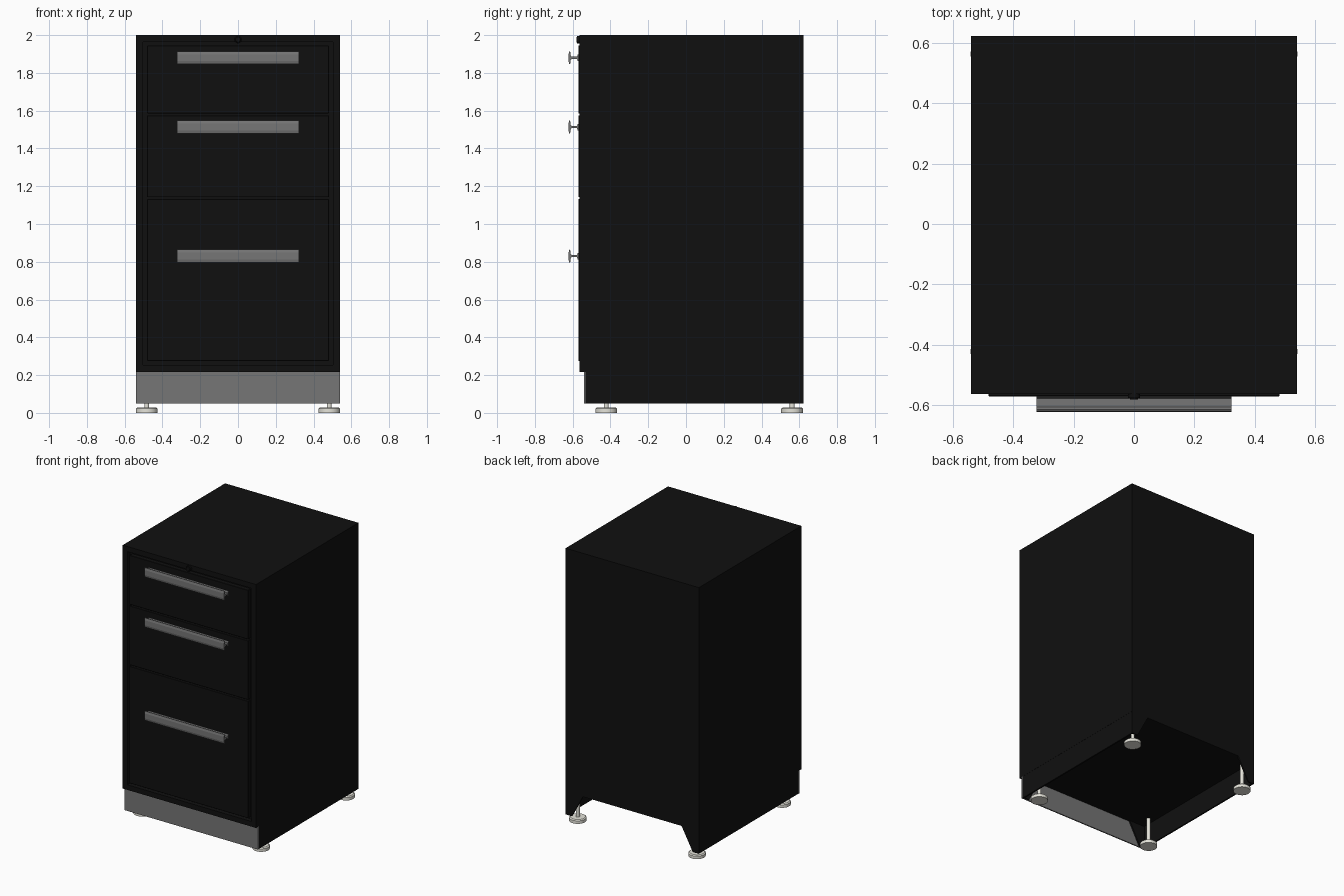
import bpy, bmesh, math
from mathutils import Matrix, Vector

if "Cube" in bpy.data.objects:
    bpy.data.objects.remove(bpy.data.objects["Cube"])


def material(name, rgb):
    m = bpy.data.materials.new(name)
    m.diffuse_color = (*rgb, 1)
    m.use_nodes = True
    m.node_tree.nodes["Principled BSDF"].inputs["Base Color"].default_value = m.diffuse_color
    return m


BLACK = material("black_paint", (0.005, 0.005, 0.005))
GREY = material("grey_metal", (0.18, 0.18, 0.18))
CREAM = material("foot_plastic", (0.78, 0.77, 0.70))


def finish(bm, name, mat, smooth=False):
    bmesh.ops.recalc_face_normals(bm, faces=bm.faces)
    me = bpy.data.meshes.new(name)
    bm.to_mesh(me)
    bm.free()
    ob = bpy.data.objects.new(name, me)
    bpy.context.collection.objects.link(ob)
    me.materials.append(mat)
    if smooth:
        bpy.ops.object.select_all(action='DESELECT')
        ob.select_set(True)
        bpy.context.view_layer.objects.active = ob
        bpy.ops.object.shade_smooth_by_angle(angle=math.radians(35))
    return ob


def box_bm(lo, hi):
    lo, hi = Vector(lo), Vector(hi)
    bm = bmesh.new()
    bmesh.ops.create_cube(bm, size=1, matrix=Matrix.Translation((lo + hi) / 2)
                          @ Matrix.Diagonal((*(hi - lo), 1)))
    return bm


def box(name, lo, hi, mat, bevel=0):
    bm = box_bm(lo, hi)
    if bevel:
        bmesh.ops.bevel(bm, geom=bm.edges[:], offset=bevel, segments=1, affect='EDGES')
    return finish(bm, name, mat)


def prism(name, pts, offset, mat, smooth=False):
    """Closed 3D outline extruded along an offset vector."""
    bm = bmesh.new()
    face = bm.faces.new([bm.verts.new(p) for p in pts])
    r = bmesh.ops.extrude_face_region(bm, geom=[face])
    bmesh.ops.translate(bm, vec=offset,
                        verts=[v for v in r['geom'] if isinstance(v, bmesh.types.BMVert)])
    return finish(bm, name, mat, smooth)


def add_cylinder(bm, x, y, z0, z1, r0, r1, n=32):
    bmesh.ops.create_cone(bm, cap_ends=True, segments=n, radius1=r0, radius2=r1,
                          depth=z1 - z0, matrix=Matrix.Translation((x, y, (z0 + z1) / 2)))


FRONT, BACK, W = -0.563, 0.622, 0.54

# Cabinet shell with a recessed drawer opening
bm = box_bm((-W, FRONT, 0.217), (W, BACK, 2.0))
bm.normal_update()
face = min(bm.faces, key=lambda f: f.calc_center_median().y)
bmesh.ops.inset_region(bm, faces=[face], thickness=0.053)
r = bmesh.ops.extrude_discrete_faces(bm, faces=[face])
bmesh.ops.translate(bm, vec=(0, 0.03, 0), verts=r['faces'][0].verts[:])
finish(bm, "cabinet_body", BLACK)

# Drawer fronts (bottom, top, handle height) and their I-section pulls
half = [(-0.568, 0.017), (-0.573, 0.017), (-0.577, 0.006), (-0.606, 0.006),
        (-0.612, 0.014), (-0.613, 0.034), (-0.618, 0.034), (-0.622, 0.018)]
profile = half + [(y, -z) for y, z in reversed(half)]
drawers = [("top", 1.585, 1.945, 1.88), ("middle", 1.142, 1.575, 1.513),
           ("bottom", 0.275, 1.132, 0.83)]
for label, z0, z1, zh in drawers:
    box(label + "_drawer_front", (-0.481, -0.57, z0), (0.481, -0.538, z1), BLACK, 0.002)
    prism(label + "_drawer_handle", [(-0.323, y, zh + z) for y, z in profile],
          (0.646, 0, 0), GREY)

# Lock above the top drawer
bm = bmesh.new()
add_cylinder(bm, 0, 0, 0, 0.03, 0.02, 0.02)
add_cylinder(bm, 0, 0, 0.03, 0.034, 0.015, 0.013)
bm.transform(Matrix.Translation((0, -0.546, 1.976)) @ Matrix.Rotation(math.pi / 2, 4, 'X'))
finish(bm, "lock", BLACK, True)

# Plinth: grey kick plate, black sides, tapered corner gussets front and back
box("kick_plate", (-W, -0.54, 0.05), (W, -0.531, 0.217), GREY)
for side, s in (("right", 1), ("left", -1)):
    a, b = sorted((s * (W - 0.001), s * (W - 0.012)))
    box(side + "_plinth_side", (a, -0.539, 0.05), (b, BACK, 0.217), BLACK)
    for end, y in (("front", -0.531), ("back", BACK - 0.01)):
        prism(f"{end}_{side}_gusset",
              [(s * x, y, z) for x, z in ((0.535, 0.05), (0.49, 0.05), (0.40, 0.217), (0.535, 0.217))],
              (0, 0.01, 0), BLACK)

# Levelling feet
for side, x in (("right", 0.483), ("left", -0.483)):
    for end, y in (("front", -0.422), ("back", 0.562)):
        bm = bmesh.new()
        add_cylinder(bm, x, y, 0, 0.022, 0.058, 0.058)
        add_cylinder(bm, x, y, 0.022, 0.028, 0.058, 0.05)
        add_cylinder(bm, x, y, 0.028, 0.217, 0.013, 0.013, 16)
        finish(bm, f"{end}_{side}_foot", CREAM, True)
